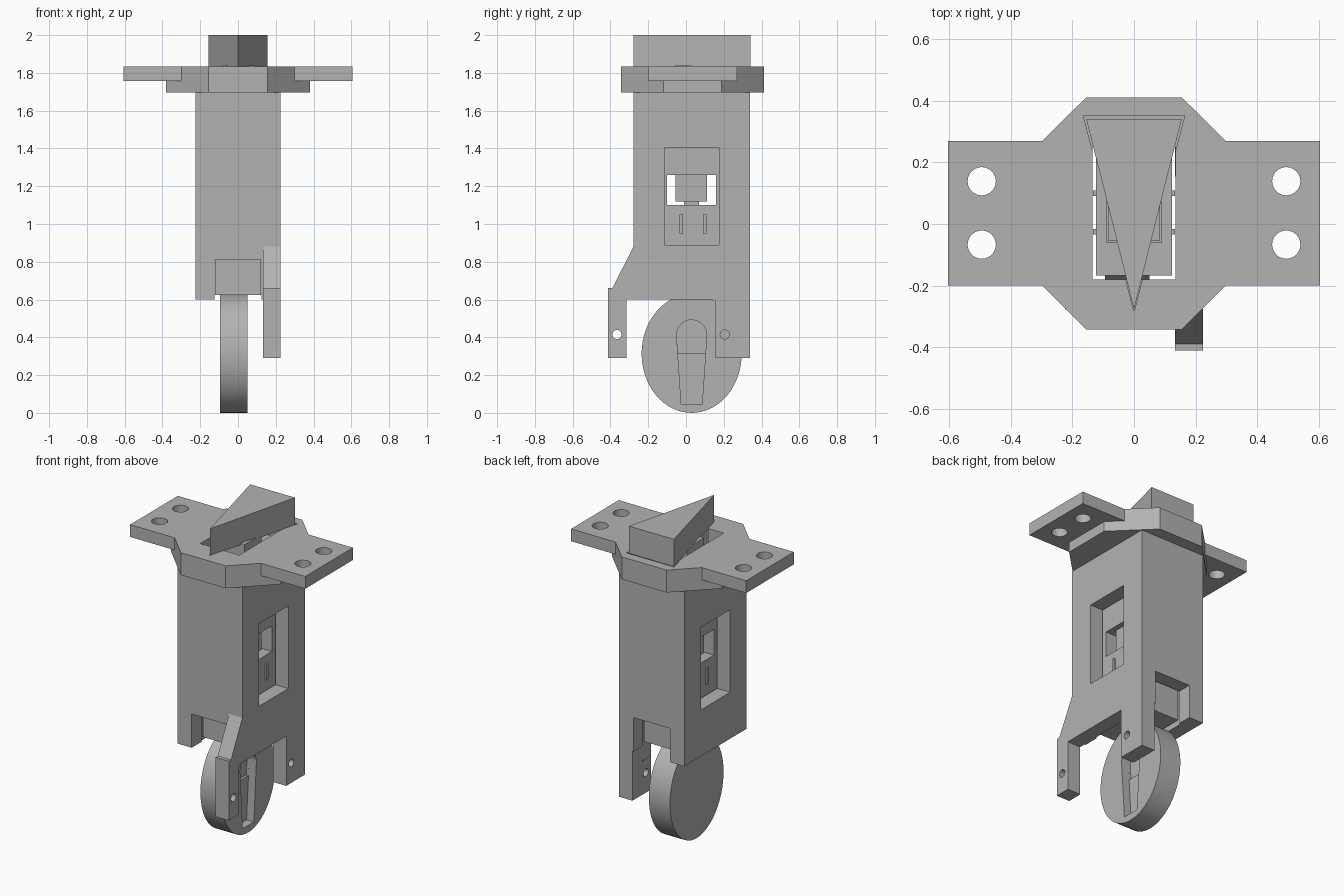
import bpy, bmesh, math

if "Cube" in bpy.data.objects:
    bpy.data.objects.remove(bpy.data.objects["Cube"])

grey = bpy.data.materials.new("plain grey")
grey.diffuse_color = (0.45, 0.45, 0.45, 1)
grey.use_nodes = True
grey.node_tree.nodes["Principled BSDF"].inputs["Base Color"].default_value = grey.diffuse_color


def prism(name, pts, axis, lo, hi):
    """Extrude a profile: axis 'z' takes (x, y) points, axis 'x' takes (y, z) points."""
    bm = bmesh.new()
    place = (lambda p, t: (p[0], p[1], t)) if axis == 'z' else (lambda p, t: (t, p[0], p[1]))
    a = [bm.verts.new(place(p, lo)) for p in pts]
    b = [bm.verts.new(place(p, hi)) for p in pts]
    bm.faces.new(a)
    bm.faces.new(b)
    n = len(pts)
    for i in range(n):
        bm.faces.new((a[i], a[(i + 1) % n], b[(i + 1) % n], b[i]))
    bmesh.ops.recalc_face_normals(bm, faces=bm.faces)
    me = bpy.data.meshes.new(name)
    bm.to_mesh(me)
    bm.free()
    me.materials.append(grey)
    ob = bpy.data.objects.new(name, me)
    bpy.context.collection.objects.link(ob)
    return ob


def box(name, x0, x1, y0, y1, z0, z1):
    return prism(name, [(x0, y0), (x1, y0), (x1, y1), (x0, y1)], 'z', z0, z1)


def ellipse(cx, cy, rx, ry, n=24, a0=0, a1=2 * math.pi):
    return [(cx + rx * math.cos(a0 + (a1 - a0) * i / n),
             cy + ry * math.sin(a0 + (a1 - a0) * i / n)) for i in range(n)]


def combine(ob, others, op='DIFFERENCE'):
    """Boolean each helper into ob, then remove the helper."""
    for other in others:
        mod = ob.modifiers.new("cut", 'BOOLEAN')
        mod.operation, mod.object, mod.solver = op, other, 'EXACT'
        bpy.context.view_layer.objects.active = ob
        bpy.ops.object.modifier_apply(modifier=mod.name)
        bpy.data.objects.remove(other)


# Housing: hollow block with a long right cheek carrying two legs
housing = box("housing", -0.225, 0.225, -0.278, 0.338, 0.6, 1.7)
cheek = prism("cheek", [(-0.278, 0.88), (-0.39, 0.66), (-0.412, 0.66), (-0.412, 0.29),
                        (-0.315, 0.29), (-0.315, 0.6), (0.155, 0.6), (0.155, 0.29),
                        (0.338, 0.29), (0.338, 1.0), (-0.278, 1.0)], 'x', 0.133, 0.225)
combine(housing, [cheek], 'UNION')
combine(housing, [
    box("cavity", -0.135, 0.135, -0.18, 0.25, 0.5, 1.8),
    box("bottom_notch", -0.125, 0.125, -0.5, 0.5, 0.5, 0.81),
    box("side_windows", -0.4, 0.4, -0.115, 0.175, 0.89, 1.405),
    prism("front_pin_hole", ellipse(-0.365, 0.415, 0.024, 0.024), 'x', 0, 0.4),
    prism("rear_pin_hole", ellipse(0.205, 0.415, 0.024, 0.024), 'x', 0, 0.4)])

# Mounting flange: thick octagon with thin drilled ears
wing = [(0.155, -0.343), (0.38, -0.118), (0.38, 0.189), (0.155, 0.412)]
flange = prism("flange", wing + [(-x, y) for x, y in reversed(wing)], 'z', 1.695, 1.835)
combine(flange, [box("ears", -0.605, 0.605, -0.2, 0.27, 1.758, 1.835)], 'UNION')
cuts = [box("opening", -0.135, 0.135, -0.18, 0.25, 1.6, 1.9),
        prism("latch_recess", [(-0.165, 0.353), (0.165, 0.353), (0, -0.285)], 'z', 1.71, 1.9)]
for x in (-0.495, 0.495):
    for y in (-0.067, 0.139):
        cuts.append(prism("hole", ellipse(x, y, 0.046, 0.046), 'z', 1.6, 1.9))
combine(flange, cuts)

# Wedge-shaped latch and the stem that hangs below it
prism("latch_wedge", [(-0.155, 0.341), (0.155, 0.341), (0, -0.278)], 'z', 1.83, 2.0)
box("latch_stem", -0.085, 0.085, -0.055, 0.11, 1.12, 1.84)
box("stem_pin", -0.03, 0.03, -0.01, 0.07, 1.09, 1.12)

# Sliding block inside the housing, with a cross window and small ribs
slider = box("slider", -0.123, 0.123, -0.168, 0.24, 0.625, 1.69)
combine(slider, [box("slider_window", -0.3, 0.3, -0.1, 0.16, 1.1, 1.26),
                 box("stem_slot", -0.09, 0.09, -0.06, 0.115, 1.2, 1.8)])
for side in (-1, 1):
    for y in (-0.025, 0.1):
        x0, x1 = sorted((side * 0.12, side * 0.134))
        box("slider_rib", x0, x1, y - 0.009, y + 0.009, 0.95, 1.05)

# Slightly oval roller with a tapered recess on its right face
roller = prism("roller", ellipse(0.03, 0.314, 0.265, 0.314, 64), 'x', -0.095, 0.05)
arc = ellipse(0.03, 0.412, 0.08, 0.08, 16, 0, math.pi) + [(-0.05, 0.412)]
combine(roller, [
    prism("recess", arc + [(-0.025, 0.045), (0.085, 0.045)], 'x', 0.0, 0.2),
    prism("deep_recess", arc + [(-0.043, 0.315), (0.103, 0.315)], 'x', -0.015, 0.2)])
bpy.ops.object.select_all(action='DESELECT')
roller.select_set(True)
bpy.context.view_layer.objects.active = roller
bpy.ops.object.shade_smooth_by_angle(angle=math.radians(30))
